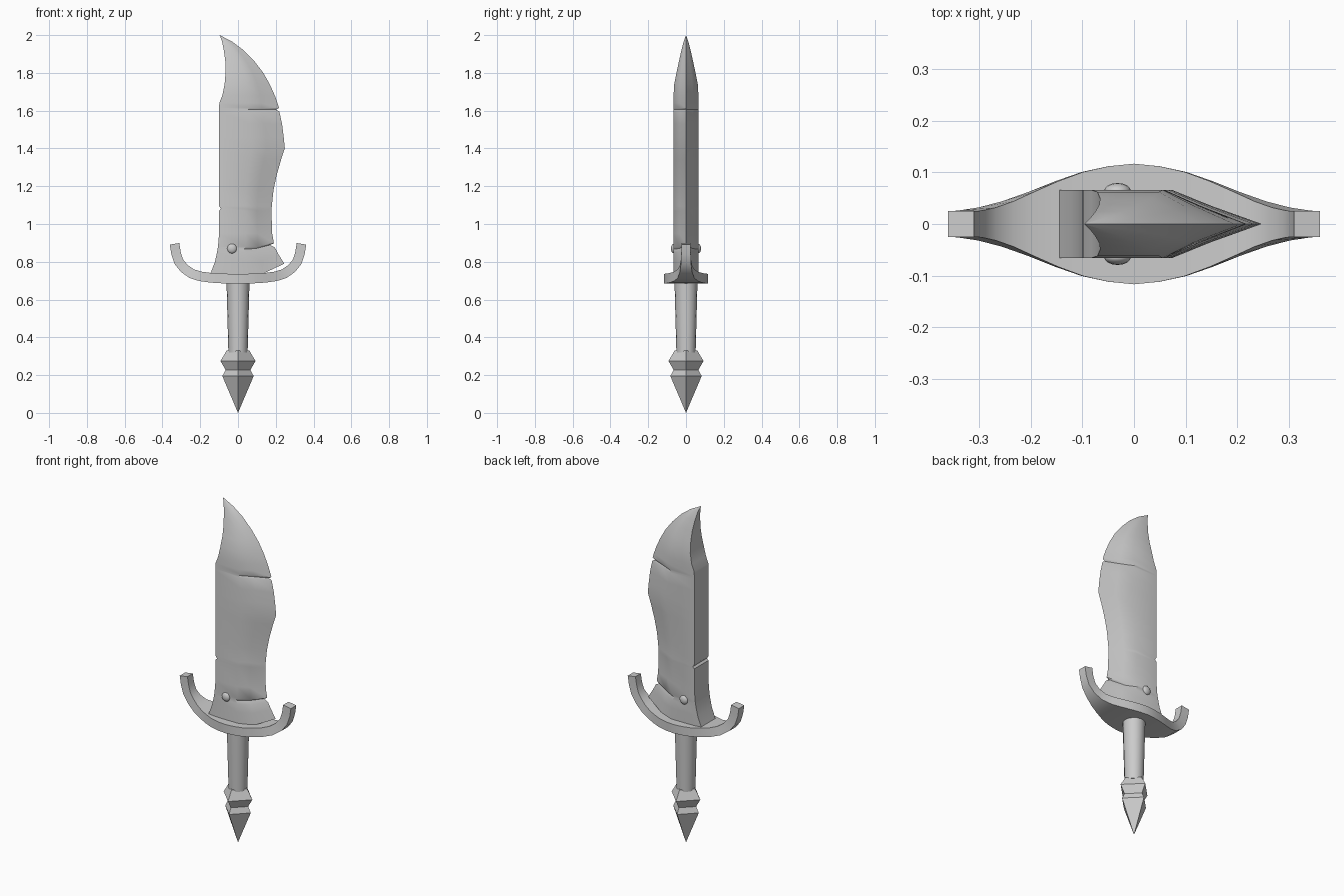
import bpy, bmesh, math
from mathutils import Vector

if "Cube" in bpy.data.objects:
    bpy.data.objects.remove(bpy.data.objects["Cube"])


def loft(name, rings, smooth=None):
    """Skin a list of equal-length closed rings and cap both ends."""
    bm = bmesh.new()
    vr = [[bm.verts.new(p) for p in ring] for ring in rings]
    n = len(rings[0])
    for a, b in zip(vr, vr[1:]):
        for i in range(n):
            j = (i + 1) % n
            bm.faces.new((a[i], a[j], b[j], b[i]))
    bm.faces.new(vr[0])
    bm.faces.new(vr[-1])
    bmesh.ops.remove_doubles(bm, verts=bm.verts, dist=0.0005)
    bmesh.ops.recalc_face_normals(bm, faces=bm.faces)
    me = bpy.data.meshes.new(name)
    bm.to_mesh(me)
    bm.free()
    ob = bpy.data.objects.new(name, me)
    bpy.context.collection.objects.link(ob)
    if smooth:
        bpy.ops.object.select_all(action='DESELECT')
        ob.select_set(True)
        bpy.context.view_layer.objects.active = ob
        bpy.ops.object.shade_smooth_by_angle(angle=math.radians(smooth))
    return ob


def turned(name, profile, sides, smooth=None):
    """Stack of regular polygons with corners on the axes; profile is (radius, z)."""
    return loft(name, [[(r * math.cos(2 * math.pi * i / sides),
                         r * math.sin(2 * math.pi * i / sides), z)
                        for i in range(sides)] for r, z in profile], smooth)


# Blade: rows of height, spine x, cutting-edge x (with small nicks)
rows = [
    (0.735, -0.147, 0.245), (0.80, -0.122, 0.215), (0.85, -0.111, 0.195),
    (0.868, -0.108, 0.17), (0.88, -0.106, 0.19), (0.95, -0.10, 0.181),
    (1.07, -0.10, 0.177), (1.08, -0.09, 0.178), (1.095, -0.10, 0.179),
    (1.18, -0.10, 0.188), (1.26, -0.10, 0.205), (1.34, -0.10, 0.228),
    (1.40, -0.10, 0.248), (1.46, -0.10, 0.242), (1.53, -0.10, 0.233),
    (1.595, -0.10, 0.219), (1.605, -0.10, 0.202), (1.615, -0.10, 0.217),
    (1.64, -0.099, 0.209), (1.68, -0.083, 0.195), (1.74, -0.071, 0.168),
    (1.80, -0.066, 0.134), (1.86, -0.067, 0.088), (1.92, -0.075, 0.030),
    (1.965, -0.084, -0.03), (2.0, -0.097, -0.097)]
rings = []
for z, xs, xe in rows:
    t = 0.066 * min(1, max(0, (2 - z) / 0.28)) ** 0.8
    lift = 0.055 * max(0, (0.95 - z) / 0.215)
    half = [(0, t), (0.5, t), (0.72, t * 0.53), (1, 0)]
    half += [(u, -y) for u, y in half[2::-1]]
    rings.append([(xs + u * (xe - xs), y,
                   z + lift * max(0, (u - 0.7) / 0.3)) for u, y in half])
loft("blade", rings, 30)

# Crossguard: half path of x, z, half depth, mirrored to the other side
path = [(0, 0.711, 0.117), (0.05, 0.711, 0.112), (0.10, 0.712, 0.101),
        (0.15, 0.716, 0.083), (0.20, 0.723, 0.062), (0.245, 0.737, 0.044),
        (0.285, 0.765, 0.032), (0.313, 0.80, 0.027), (0.328, 0.845, 0.025),
        (0.336, 0.895, 0.025)]
full = [(-x, z, w) for x, z, w in path[:0:-1]] + path
rings = []
for i, (x, z, w) in enumerate(full):
    a, b = full[max(i - 1, 0)], full[min(i + 1, len(full) - 1)]
    d = Vector((b[0] - a[0], 0, b[1] - a[1])).normalized()
    nrm = Vector((-d.z, 0, d.x)) * 0.0255
    c = Vector((x, 0, z))
    side = Vector((0, w, 0))
    rings.append([c + nrm + side, c + nrm - side, c - nrm - side, c - nrm + side])
loft("crossguard", rings, 40)

# Grip and faceted pommel spike
turned("grip", [(0.051, 0.32), (0.061, 0.70)], 16, 40)
turned("pommel", [(0.0, 0.0), (0.083, 0.195), (0.066, 0.228),
                  (0.093, 0.275), (0.06, 0.33)], 4)

# Rivets on both faces of the blade
for label, s in (("front", -1), ("back", 1)):
    bpy.ops.mesh.primitive_uv_sphere_add(segments=16, ring_count=8, radius=0.026,
                                         location=(-0.032, s * 0.064, 0.87))
    ob = bpy.context.object
    ob.name = "rivet_" + label
    ob.scale.y = 0.6
    bpy.ops.object.shade_smooth()
